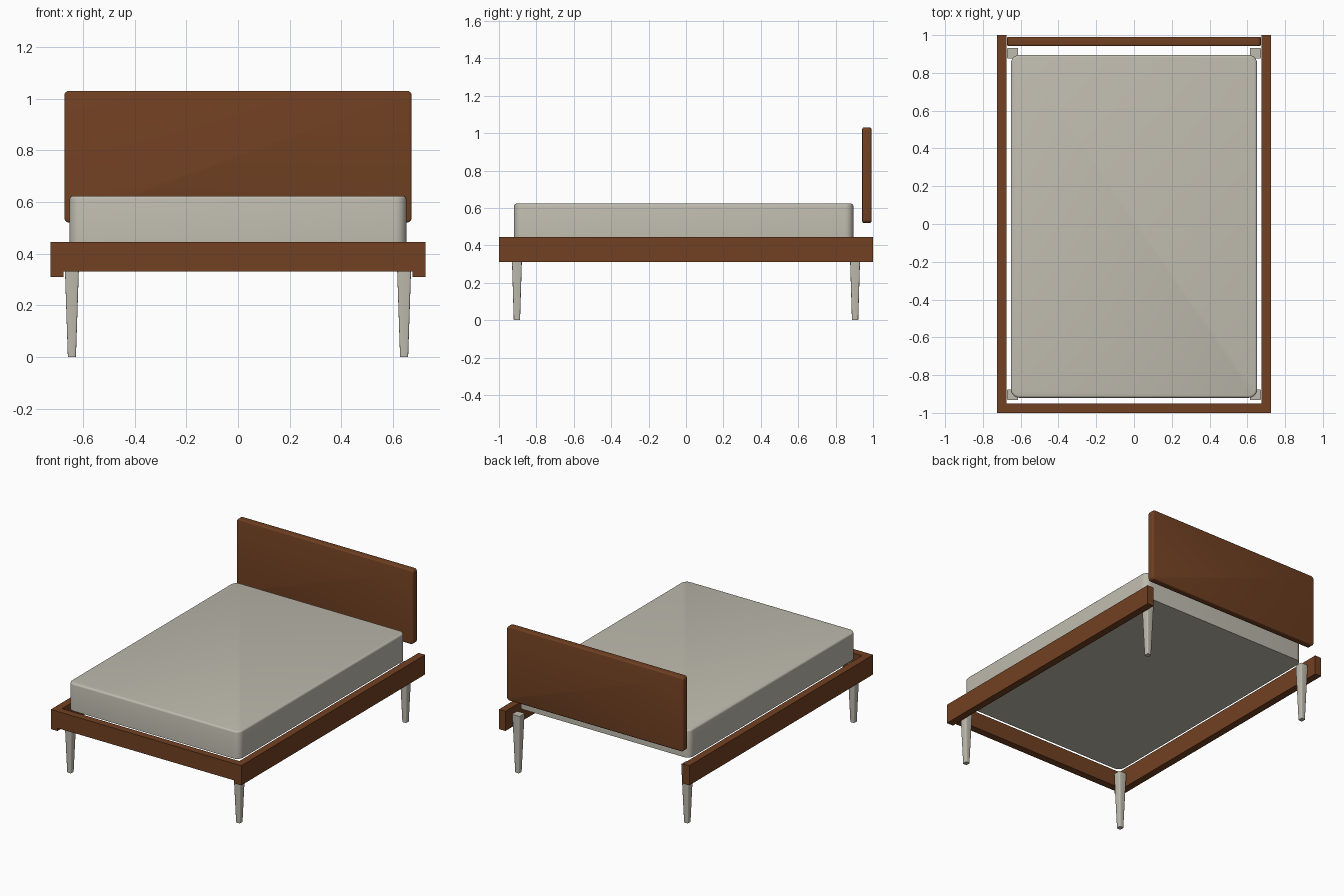
import bpy, bmesh, math

cube = bpy.data.objects.get("Cube")
if cube:
    bpy.data.objects.remove(cube, do_unlink=True)


def material(name, rgb):
    m = bpy.data.materials.new(name)
    m.use_nodes = True
    m.diffuse_color = (*rgb, 1)
    m.node_tree.nodes["Principled BSDF"].inputs["Base Color"].default_value = (*rgb, 1)
    return m


wood = material("brown wood", (0.165, 0.052, 0.016))
linen = material("warm grey", (0.52, 0.495, 0.425))


def bevel(bm, edges, width, segments):
    bmesh.ops.bevel(bm, geom=edges, offset=width, segments=segments,
                    profile=0.5, affect='EDGES', clamp_overlap=True)


def box(name, mat, lo, hi, shape=None):
    """Box between two corners; shape(bm) refines it before it is stored."""
    bm = bmesh.new()
    bmesh.ops.create_cube(bm, size=1)
    for v in bm.verts:
        v.co = [lo[i] + (v.co[i] + 0.5) * (hi[i] - lo[i]) for i in range(3)]
    if shape:
        shape(bm)
    mesh = bpy.data.meshes.new(name)
    bm.to_mesh(mesh)
    bm.free()
    mesh.materials.append(mat)
    obj = bpy.data.objects.new(name, mesh)
    bpy.context.collection.objects.link(obj)
    if shape:
        bpy.ops.object.select_all(action='DESELECT')
        obj.select_set(True)
        bpy.context.view_layer.objects.active = obj
        bpy.ops.object.shade_smooth_by_angle(angle=math.radians(35))
    return obj


def upright(e):
    a, b = e.verts
    return abs(a.co.z - b.co.z) > 0.1


# Mattress: rounded corners, softened top rim, flat base
def soften_mattress(bm):
    bevel(bm, [e for e in bm.edges if upright(e)], 0.045, 6)
    top = max(v.co.z for v in bm.verts)
    lid = max(bm.faces, key=lambda f: f.calc_center_median().z)
    assert lid.calc_center_median().z > top - 0.01
    bevel(bm, list(lid.edges), 0.012, 3)


box("mattress", linen, (-0.652, -0.92, 0.434), (0.652, 0.895, 0.623), soften_mattress)

# Headboard: panel with rounded outline and eased edges
def soften_headboard(bm):
    ends = [e for e in bm.edges if abs(e.verts[0].co.y - e.verts[1].co.y) > 0.01]
    bevel(bm, ends, 0.018, 4)
    rims = [e for e in bm.edges if abs(e.verts[0].co.y - e.verts[1].co.y) < 0.001]
    bevel(bm, rims, 0.008, 3)


box("headboard", wood, (-0.672, 0.942, 0.52), (0.672, 0.991, 1.03), soften_headboard)

# Frame rails
box("front_rail", wood, (-0.675, -1, 0.33), (0.675, -0.95, 0.445))
for side, s in (("left", 1), ("right", -1)):
    xs = sorted((s * 0.675, s * 0.725))
    box(f"{side}_rail", wood, (xs[0], -1, 0.31), (xs[1], 1, 0.445))

# Tapered legs with eased corners
for side, x in (("left", 0.643), ("right", -0.643)):
    for end, y in (("front", -0.904), ("back", 0.904)):
        def taper(bm):
            for v in bm.verts:
                if v.co.z < 0.1:
                    v.co.x = x + (v.co.x - x) * 0.54
                    v.co.y = y + (v.co.y - y) * 0.58
            bevel(bm, [e for e in bm.edges if upright(e)], 0.006, 3)

        r = 0.029
        box(f"{end}_{side}_leg", linen, (x - r, y - r, 0), (x + r, y + r, 0.40), taper)
